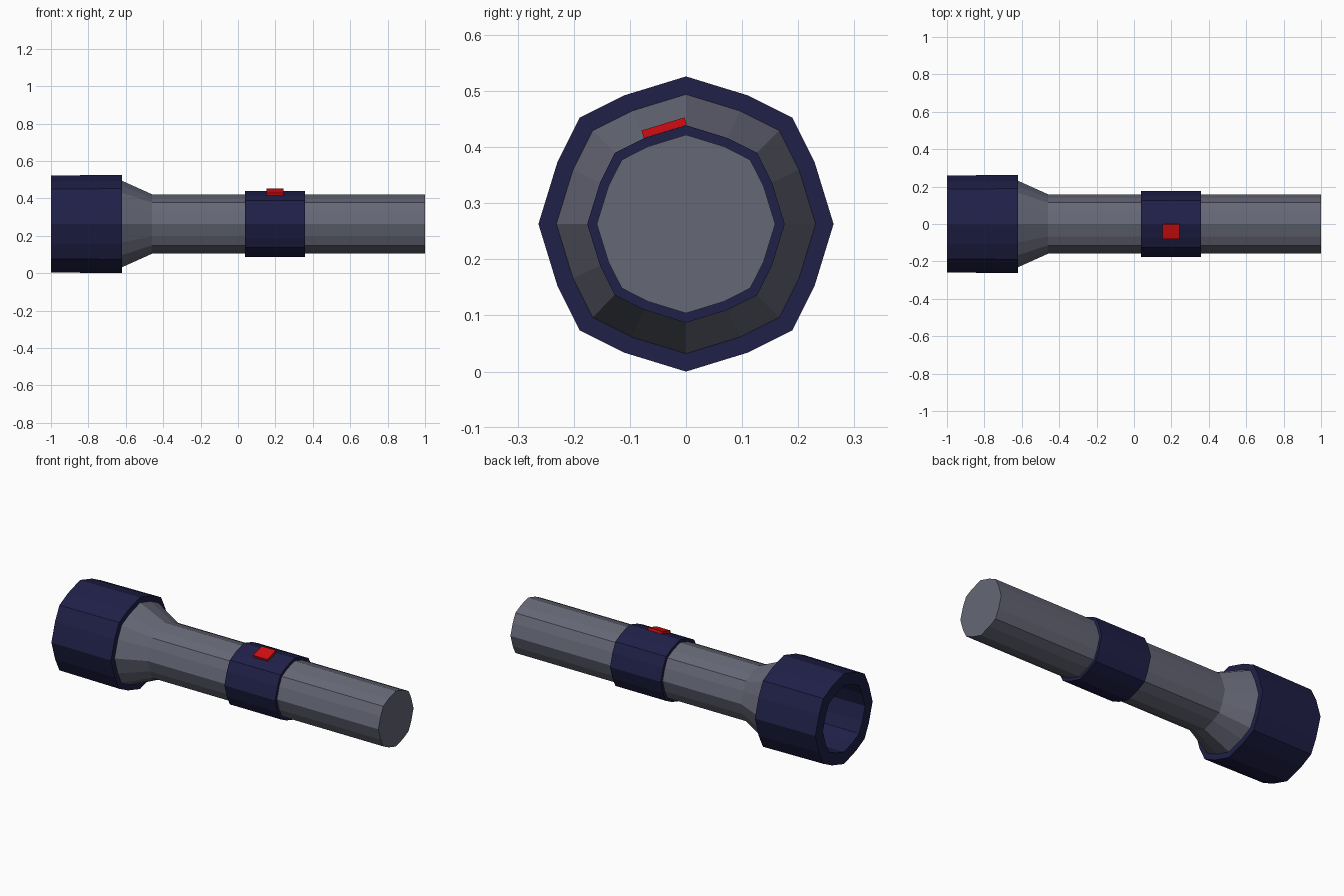
import bpy, bmesh, math

if "Cube" in bpy.data.objects:
    bpy.data.objects.remove(bpy.data.objects["Cube"])

AXIS_Z = 0.263


def material(name, rgb):
    m = bpy.data.materials.new(name)
    m.diffuse_color = (*rgb, 1)
    m.use_nodes = True
    m.node_tree.nodes["Principled BSDF"].inputs["Base Color"].default_value = m.diffuse_color
    return m


grey = material("grey_metal", (0.13, 0.135, 0.18))
navy = material("navy_rubber", (0.014, 0.014, 0.065))
red = material("red_plastic", (0.65, 0.004, 0.006))

# Unit cross-section: a slightly bulged octagon, 16 points (one quarter, turned four times)
quarter = [(0, 1), (0.42, 0.871), (0.72, 0.72), (0.871, 0.42)]
section = []
for k in range(4):
    c, s = round(math.cos(k * math.pi / 2)), round(math.sin(k * math.pi / 2))
    section += [(y * c + z * s, z * c - y * s) for y, z in quarter]


def make_object(name, bm, mat):
    bmesh.ops.recalc_face_normals(bm, faces=bm.faces)
    mesh = bpy.data.meshes.new(name)
    bm.to_mesh(mesh)
    bm.free()
    mesh.materials.append(mat)
    ob = bpy.data.objects.new(name, mesh)
    ob.location.z = AXIS_Z
    bpy.context.collection.objects.link(ob)
    return ob


def sweep(name, profile, mat, ring=False):
    """Scale the section along x by (x, radius) pairs; cap the ends or close as a ring."""
    bm = bmesh.new()
    loops = [[bm.verts.new((x, y * r, z * r)) for y, z in section] for x, r in profile]
    pairs = list(zip(loops, loops[1:]))
    if ring:
        pairs.append((loops[-1], loops[0]))
    else:
        bm.faces.new(loops[0])
        bm.faces.new(loops[-1])
    n = len(section)
    for a, b in pairs:
        for i in range(n):
            j = (i + 1) % n
            bm.faces.new((a[i], a[j], b[j], b[i]))
    return make_object(name, bm, mat)


# Handle with flared neck
sweep("body", [(-0.62, 0.231), (-0.46, 0.159), (1.0, 0.159)], grey)

# Hollow lamp head: deep recess, front rim, outer wall, back rim
sweep("lamp_head", [(-0.64, 0.19), (-1.0, 0.19), (-1.0, 0.259),
                    (-0.62, 0.263), (-0.62, 0.22)], navy)

# Grip collar around the handle
sweep("collar", [(0.037, 0.155), (0.037, 0.176), (0.358, 0.176), (0.358, 0.155)],
      navy, ring=True)

# Switch lying on the collar's sloping upper facet
bm = bmesh.new()
bmesh.ops.create_cube(bm, size=1)
bmesh.ops.scale(bm, vec=(0.09, 0.08, 0.014), verts=bm.verts)
button = make_object("switch_button", bm, red)
button.location = (0.197, -0.039, 0.4345)
button.rotation_euler.x = math.radians(17)
